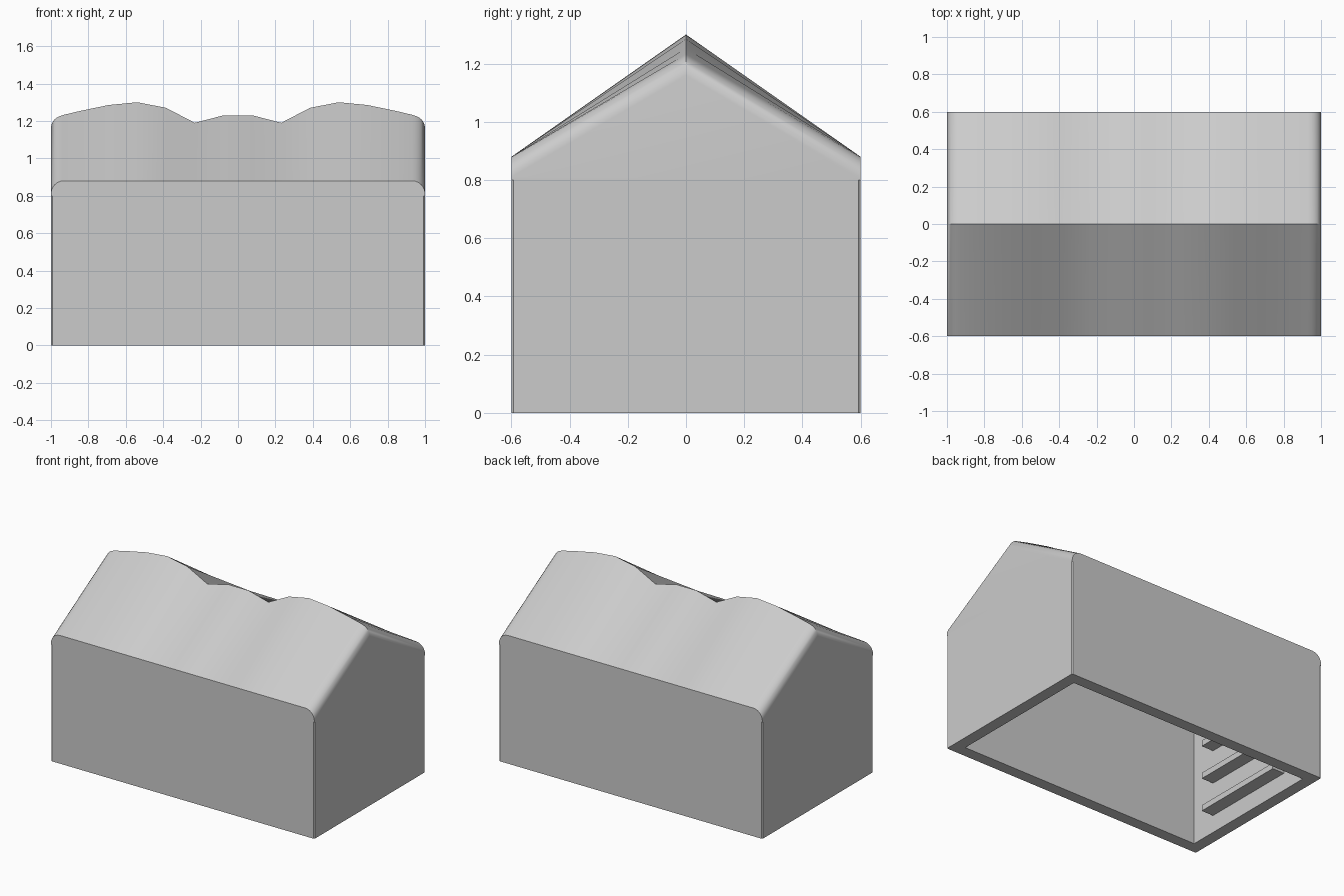
import bpy, bmesh, math

if "Cube" in bpy.data.objects:
    bpy.data.objects.remove(bpy.data.objects["Cube"])


def finish(name, bm, smooth=False):
    bmesh.ops.recalc_face_normals(bm, faces=bm.faces)
    mesh = bpy.data.meshes.new(name)
    bm.to_mesh(mesh)
    bm.free()
    obj = bpy.data.objects.new(name, mesh)
    bpy.context.collection.objects.link(obj)
    if smooth:
        bpy.ops.object.select_all(action='DESELECT')
        obj.select_set(True)
        bpy.context.view_layer.objects.active = obj
        bpy.ops.object.shade_smooth_by_angle(angle=math.radians(30))
    return obj


def box(name, lo, hi):
    bm = bmesh.new()
    bmesh.ops.create_cube(bm, size=1)
    for v in bm.verts:
        v.co = [(a + b) / 2 + c * (b - a) for a, b, c in zip(lo, hi, v.co)]
    return finish(name, bm)


# Hollow walls, open at the bottom, with chamfered outer corners
W, D, H, T, C = 1.0, 0.6, 0.8, 0.08, 0.007
outer = [(W, D - C), (W - C, D), (C - W, D), (-W, D - C),
         (-W, C - D), (C - W, -D), (W - C, -D), (W, C - D)]
iw, idp = W - T, D - T
inner = [(iw, idp), (iw, idp), (-iw, idp), (-iw, idp),
         (-iw, -idp), (-iw, -idp), (iw, -idp), (iw, -idp)]
bm = bmesh.new()
rings = [[bm.verts.new((x, y, z)) for x, y in loop]
         for loop, z in ((outer, 0), (outer, H), (inner, H), (inner, 0))]
for k in range(4):
    a, b = rings[k], rings[(k + 1) % 4]
    for i in range(8):
        j = (i + 1) % 8
        bm.faces.new((a[i], a[j], b[j], b[i]))
bmesh.ops.remove_doubles(bm, verts=bm.verts, dist=1e-5)
finish("walls", bm)

# Roof: gable sections swept along x, wavy ridge and rounded ends
R = 0.07
half = [(0.077, 1.23), (0.231, 1.19), (0.385, 1.27), (0.538, 1.30),
        (0.692, 1.285), (0.846, 1.253), (0.93, 1.233)]
stations = [(x, z, 0.88) for x, z in half]
for i in range(1, 7):
    a = math.pi / 2 * i / 6
    drop = R * (1 - math.cos(a))
    stations.append((W - R + R * math.sin(a), 1.23 - drop, 0.88 - drop))
stations = [(-x, r, e) for x, r, e in reversed(stations)] + stations
bm = bmesh.new()
sections = [[bm.verts.new((x, y, z)) for y, z in
             ((-D, H), (-D, e), (0, r), (D, e), (D, H))] for x, r, e in stations]
for a, b in zip(sections, sections[1:]):
    for i in range(5):
        j = (i + 1) % 5
        bm.faces.new((a[i], a[j], b[j], b[i]))
bm.faces.new(sections[0])
bm.faces.new(sections[-1])
finish("roof", bm, smooth=True)

# Horizontal slats on the inside of the left end wall
for i in range(3):
    z = 0.12 + 0.23 * i
    box(f"slat_{i + 1}", (-iw - 0.02, -0.34, z), (-iw + 0.09, 0.34, z + 0.04))
